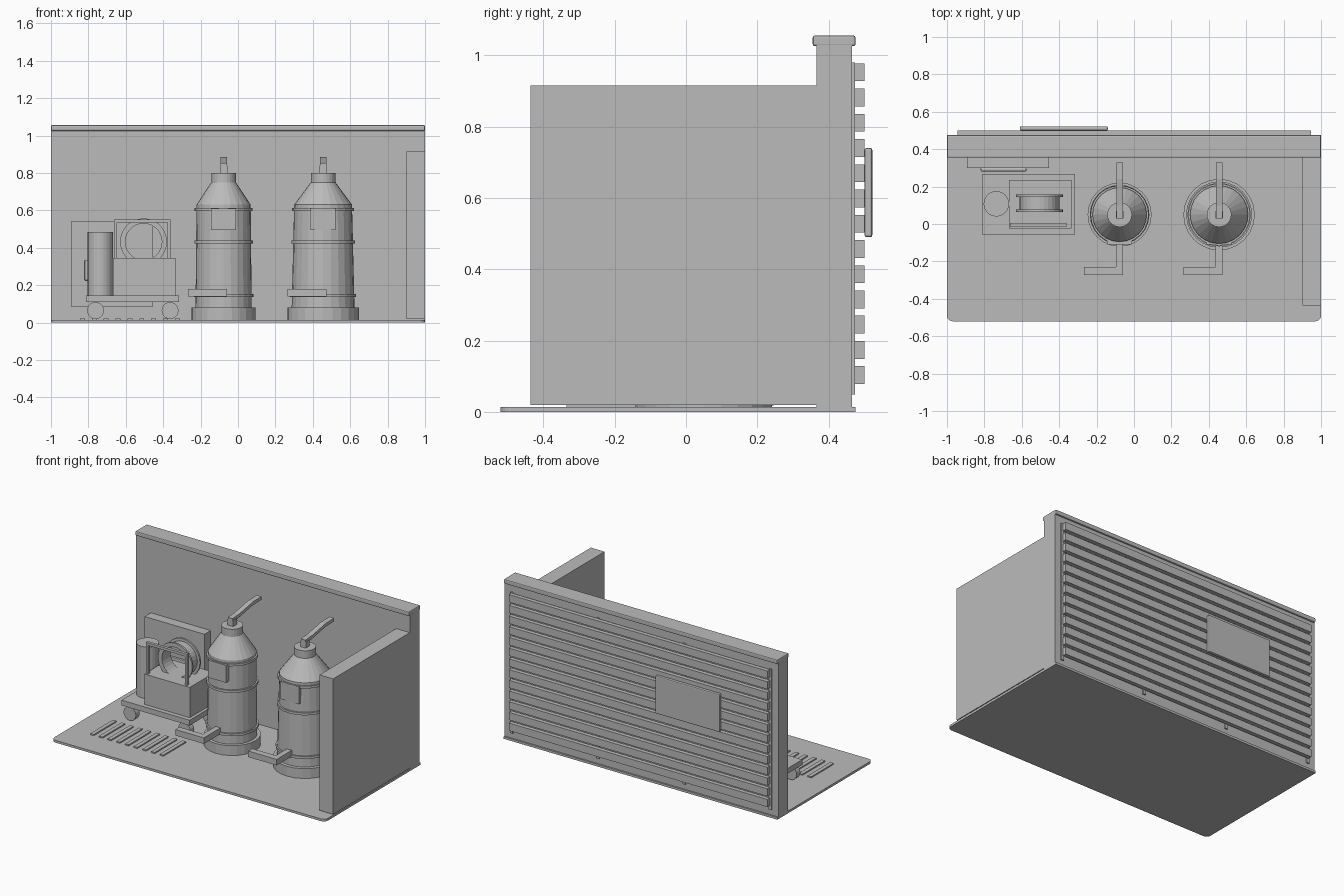
import bpy, bmesh, math
from mathutils import Matrix, Vector

cube = bpy.data.objects.get("Cube")
if cube:
    bpy.data.objects.remove(cube, do_unlink=True)

GREY = (0.5, 0.5, 0.5, 1)
mat = bpy.data.materials.new("plain grey")
mat.use_nodes = True
mat.diffuse_color = GREY
mat.node_tree.nodes["Principled BSDF"].inputs["Base Color"].default_value = GREY


def finish(name, bm):
    bmesh.ops.recalc_face_normals(bm, faces=bm.faces)
    mesh = bpy.data.meshes.new(name)
    bm.to_mesh(mesh)
    bm.free()
    mesh.materials.append(mat)
    ob = bpy.data.objects.new(name, mesh)
    bpy.context.collection.objects.link(ob)
    return ob


def box(name, x, y, z, bevel=0):
    """Box from (min, max) pairs, with optional rounded edges."""
    bm = bmesh.new()
    bmesh.ops.create_cube(bm, size=1)
    for v in bm.verts:
        v.co = [r[0] if c < 0 else r[1] for r, c in zip((x, y, z), v.co)]
    ob = finish(name, bm)
    if bevel:
        mod = ob.modifiers.new("rounding", 'BEVEL')
        mod.width, mod.segments = bevel, 2
    return ob


def lathe(name, profile, loc, sides=24, along_y=False, closed=False):
    """Turn (radius, height) points around z, or around y when asked."""
    bm = bmesh.new()
    rings = []
    for r, h in profile:
        rings.append([bm.verts.new((r * math.cos(math.tau * i / sides),
                                    r * math.sin(math.tau * i / sides), h))
                      for i in range(sides)])
    pairs = list(zip(rings, rings[1:]))
    if closed:
        pairs.append((rings[-1], rings[0]))
    else:
        bm.faces.new(rings[0])
        bm.faces.new(rings[-1])
    for a, b in pairs:
        for i in range(sides):
            j = (i + 1) % sides
            bm.faces.new((a[i], a[j], b[j], b[i]))
    rot = Matrix.Rotation(math.pi / 2, 4, 'X') if along_y else Matrix()
    bm.transform(Matrix.Translation(loc) @ rot)
    return finish(name, bm)


def extrude_outline(name, points, offset):
    """Prism from a flat outline of 3D points."""
    bm = bmesh.new()
    face = bm.faces.new([bm.verts.new(p) for p in points])
    new = bmesh.ops.extrude_face_region(bm, geom=[face])["geom"]
    bmesh.ops.translate(bm, vec=Vector(offset),
                        verts=[g for g in new if isinstance(g, bmesh.types.BMVert)])
    return finish(name, bm)


# Floor slab with rounded front corners
R = 0.03
outline = [(1, 0.475, 0), (-1, 0.475, 0)]
for cx, start in ((-1 + R, math.pi), (1 - R, 1.5 * math.pi)):
    for i in range(6):
        a = start + i * math.pi / 10
        outline.append((cx + R * math.cos(a), -0.52 + R + R * math.sin(a), 0))
extrude_outline("floor", outline, (0, 0, 0.015))

# Walls and coping
box("back_wall", (-1, 1), (0.365, 0.465), (0.015, 1.03))
box("wall_cap", (-1, 1), (0.355, 0.475), (1.025, 1.055), 0.006)
box("side_wall", (0.9, 1), (-0.435, 0.365), (0.02, 0.915))

# Slatted cladding on the back
for x in (-0.945, -0.315, 0.315, 0.945):
    box("batten", (x - 0.01, x + 0.01), (0.465, 0.473), (0.05, 0.98))
for i in range(13):
    z = 0.952 - i * 0.0707
    box("slat", (-0.945, 0.945), (0.473, 0.5), (z - 0.025, z + 0.025))
box("back_plate", (-0.61, -0.14), (0.5, 0.522), (0.49, 0.74), 0.006)

# Floor grate
for i in range(9):
    x = -0.832 + i * 0.0635
    box("grate_bar", (x - 0.013, x + 0.013), (-0.335, -0.1), (0.015, 0.023))


# Tanks with hoops, pump lever, label and spout
def tank(x, base, low, top):
    y = 0.05

    def radius(z):
        return low + (top - low) * (z - 0.08) / 0.54
    profile = [(base, 0.015), (base, 0.08)]
    for z in (0.145, 0.43, 0.605):
        r = radius(z)
        profile += [(r, z - 0.008), (r + 0.01, z - 0.008),
                    (r + 0.01, z + 0.008), (r, z + 0.008)]
    profile.insert(2, (low, 0.08))
    profile += [(top, 0.63), (0.066, 0.75), (0.066, 0.8)]
    lathe("tank", profile, (x, y, 0))
    box("lever_post", (x - 0.02, x + 0.02), (y - 0.02, y + 0.02), (0.8, 0.84))
    path = [(0.03, 0.83), (0.1, 0.835), (0.24, 0.86), (0.33, 0.862)]
    side = [(x - 0.017, a, b) for a, b in path]
    side += [(x - 0.017, a, b + 0.022) for a, b in reversed(path)]
    extrude_outline("lever", side, (0.034, 0, 0))
    box("tank_label", (x - 0.067, x + 0.067), (-0.11, -0.08), (0.495, 0.61))
    foot = [(0.018, -0.08), (-0.018, -0.08), (-0.018, -0.23),
            (-0.19, -0.23), (-0.19, -0.272), (0.018, -0.272)]
    extrude_outline("spout", [(x + a, b, 0.14) for a, b in foot], (0, 0, 0.04))


tank(-0.077, 0.171, 0.15, 0.145)
tank(0.455, 0.191, 0.168, 0.155)

# Cart with wheels, bottle and motor box
box("cart_deck", (-0.812, -0.315), (-0.055, 0.268), (0.11, 0.145))
for x in (-0.762, -0.363):
    for y in (-0.002, 0.245):
        lathe("cart_wheel", [(0.045, 0), (0.045, 0.04)], (x, y, 0.064), 20, True)
lathe("cart_bottle", [(0.068, 0.145), (0.068, 0.485)], (-0.736, 0.108, 0))
box("motor_box", (-0.667, -0.335), (-0.025, 0.235), (0.145, 0.345))

# Guard frame and hollow reel
for x in (-0.655, -0.37):
    box("frame_post", (x - 0.008, x + 0.008), (-0.015, 0.005), (0.345, 0.55))
box("frame_bar", (-0.663, -0.362), (-0.015, 0.005), (0.535, 0.552))
reel = [(0.098, 0), (0.125, 0), (0.125, 0.012), (0.107, 0.012),
        (0.107, 0.08), (0.125, 0.08), (0.125, 0.092), (0.098, 0.092)]
lathe("reel", reel, (-0.505, 0.157, 0.432), 28, True, True)

# Wall cabinet
box("wall_cabinet", (-0.893, -0.455), (0.3, 0.365), (0.085, 0.54))
box("cabinet_plate", (-0.82, -0.575), (0.282, 0.3), (0.225, 0.335), 0.005)
